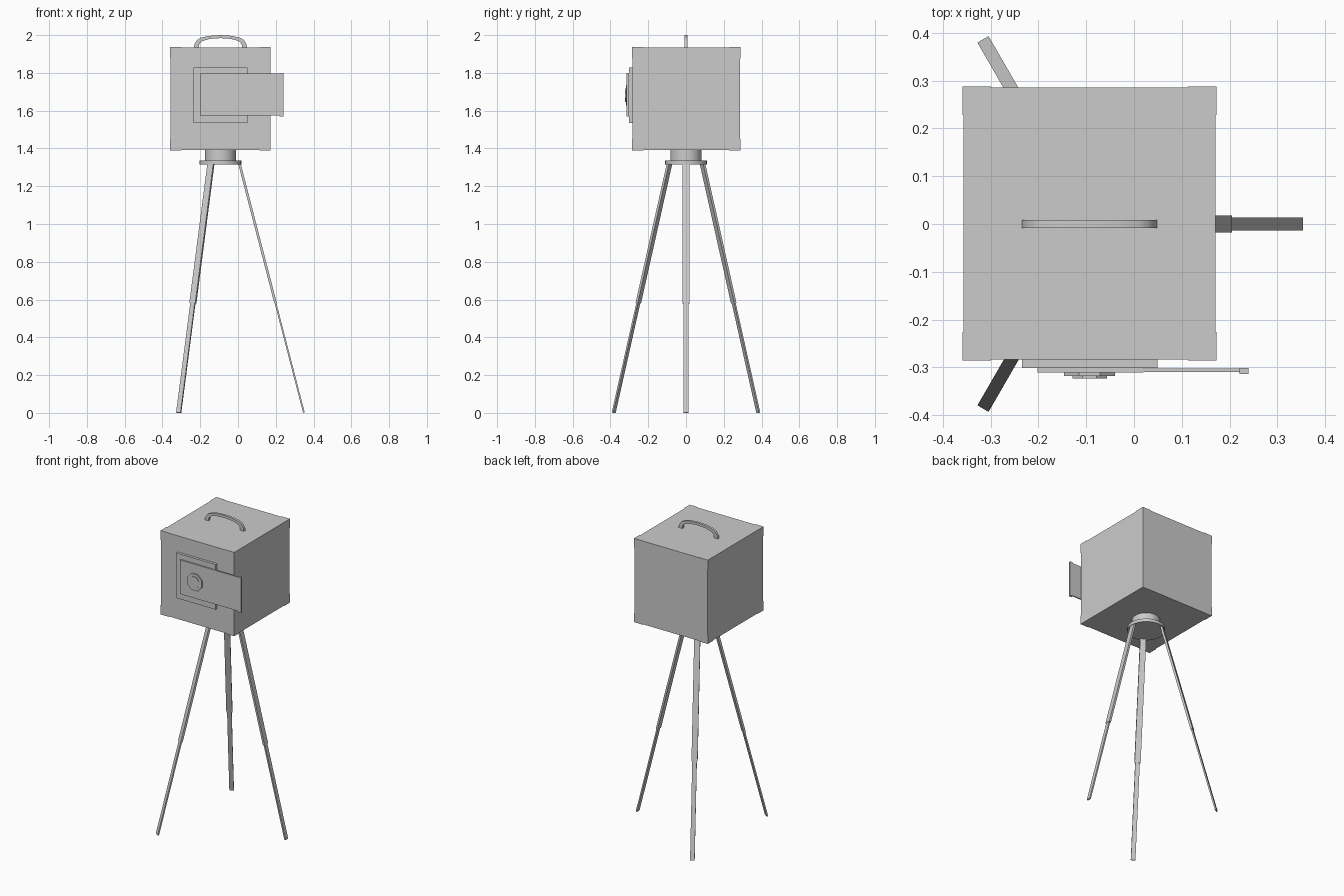
import bpy, bmesh, math
from mathutils import Vector, Matrix

if "Cube" in bpy.data.objects:
    bpy.data.objects.remove(bpy.data.objects["Cube"])

CX = -0.093  # camera and tripod axis


def make(name, bm):
    bmesh.ops.recalc_face_normals(bm, faces=bm.faces)
    me = bpy.data.meshes.new(name)
    bm.to_mesh(me)
    bm.free()
    ob = bpy.data.objects.new(name, me)
    bpy.context.collection.objects.link(ob)
    return ob


def box(name, x0, x1, y0, y1, z0, z1):
    bm = bmesh.new()
    m = Matrix.Translation(((x0 + x1) / 2, (y0 + y1) / 2, (z0 + z1) / 2)) @ \
        Matrix.Diagonal((x1 - x0, y1 - y0, z1 - z0, 1))
    bmesh.ops.create_cube(bm, size=1, matrix=m)
    return make(name, bm)


def disc(name, loc, r, depth, sides, rot=Matrix()):
    bm = bmesh.new()
    bmesh.ops.create_cone(bm, cap_ends=True, segments=sides, radius1=r, radius2=r,
                          depth=depth, matrix=Matrix.Translation(loc) @ rot)
    return make(name, bm)


def smooth(ob):
    bpy.ops.object.select_all(action='DESELECT')
    ob.select_set(True)
    bpy.context.view_layer.objects.active = ob
    bpy.ops.object.shade_smooth_by_angle()


def strut(name, p0, p1, width, thick, angle):
    # flat bar from (radius, z) p0 to p1, turned around the tripod axis
    a, b = Vector((p0[0], 0, p0[1])), Vector((p1[0], 0, p1[1]))
    d = (b - a).normalized()
    n = d.cross(Vector((0, 1, 0)))
    axes = Matrix((n * thick, Vector((0, width, 0)), d * (b - a).length)).transposed().to_4x4()
    m = Matrix.Translation((CX, 0, 0)) @ Matrix.Rotation(angle, 4, 'Z') @ \
        Matrix.Translation((a + b) / 2) @ axes
    bm = bmesh.new()
    bmesh.ops.create_cube(bm, size=1, matrix=m)
    return make(name, bm)


# Camera body
H = Vector((0.264, 0.285, 0.2715))
C = Vector((CX, 0.001, 1.6625))
box("camera_body", C.x - H.x, C.x + H.x, C.y - H.y, C.y + H.y, C.z - H.z, C.z + H.z)

# Thin rounded corner guards, three quarter discs per corner
bm = bmesh.new()
for sx in (-1, 1):
    for sy in (-1, 1):
        for sz in (-1, 1):
            s = Vector((sx, sy, sz))
            tip = C + Vector([s[i] * (H[i] + 0.002) for i in range(3)])
            for i in range(3):
                j = (i + 1) % 3
                pts = [tip]
                for k in range(7):
                    t = math.pi / 2 * k / 6
                    p = tip.copy()
                    p[i] -= s[i] * 0.06 * math.cos(t)
                    p[j] -= s[j] * 0.06 * math.sin(t)
                    pts.append(p)
                bm.faces.new([bm.verts.new(p) for p in pts])
bmesh.ops.remove_doubles(bm, verts=bm.verts, dist=0.0001)
make("corner_guards", bm)

# Front panel, sliding plate and its end lip
box("front_panel", -0.235, 0.049, -0.301, -0.283, 1.535, 1.829)
box("slide_base", -0.202, 0.02, -0.311, -0.299, 1.574, 1.796)
box("slide_plate", 0.0, 0.225, -0.310, -0.303, 1.574, 1.796)
box("slide_lip", 0.221, 0.24, -0.314, -0.301, 1.568, 1.800)

# Lens: octagonal ring and cap
face = Matrix.Rotation(math.pi / 2, 4, 'X') @ Matrix.Rotation(math.pi / 8, 4, 'Z')
disc("lens_ring", (CX, -0.313, 1.682), 0.058, 0.011, 8, face)
disc("lens_cap", (CX, -0.316, 1.682), 0.039, 0.014, 8, face)

# Carry handle: arched strap swept from a half profile
outer = [(0.142, 1.932), (0.137, 1.953), (0.125, 1.973), (0.105, 1.986), (0.06, 1.996), (0.0, 2.0)]
inner = [(0.113, 1.932), (0.113, 1.948), (0.108, 1.959), (0.095, 1.969), (0.055, 1.980), (0.0, 1.984)]
rows = [(o, i) for o, i in zip(outer, inner)]
rows += [((-o[0], o[1]), (-i[0], i[1])) for o, i in rows[-2::-1]]
bm = bmesh.new()
rings = [[bm.verts.new((CX + x, y, z)) for (x, z), y in
          ((o, -0.008), (o, 0.008), (i, 0.008), (i, -0.008))] for o, i in rows]
for a, b in zip(rings, rings[1:]):
    for k in range(4):
        bm.faces.new((a[k], a[(k + 1) % 4], b[(k + 1) % 4], b[k]))
bm.faces.new(rings[0])
bm.faces.new(rings[-1])
smooth(make("carry_handle", bm))

# Tripod head
smooth(disc("tripod_neck", (CX, 0, 1.361), 0.083, 0.062, 24))
smooth(disc("tripod_plate", (CX, 0, 1.325), 0.112, 0.02, 24))

# Three two-stage legs
TOP, MID, FOOT = (0.10, 1.322), (0.292, 0.58), (0.442, 0.001)
for n in range(3):
    ang = math.radians(120 * n)
    strut(f"upper_leg_{n + 1}", TOP, MID, 0.036, 0.013, ang)
    strut(f"lower_leg_{n + 1}", MID, FOOT, 0.027, 0.009, ang)
